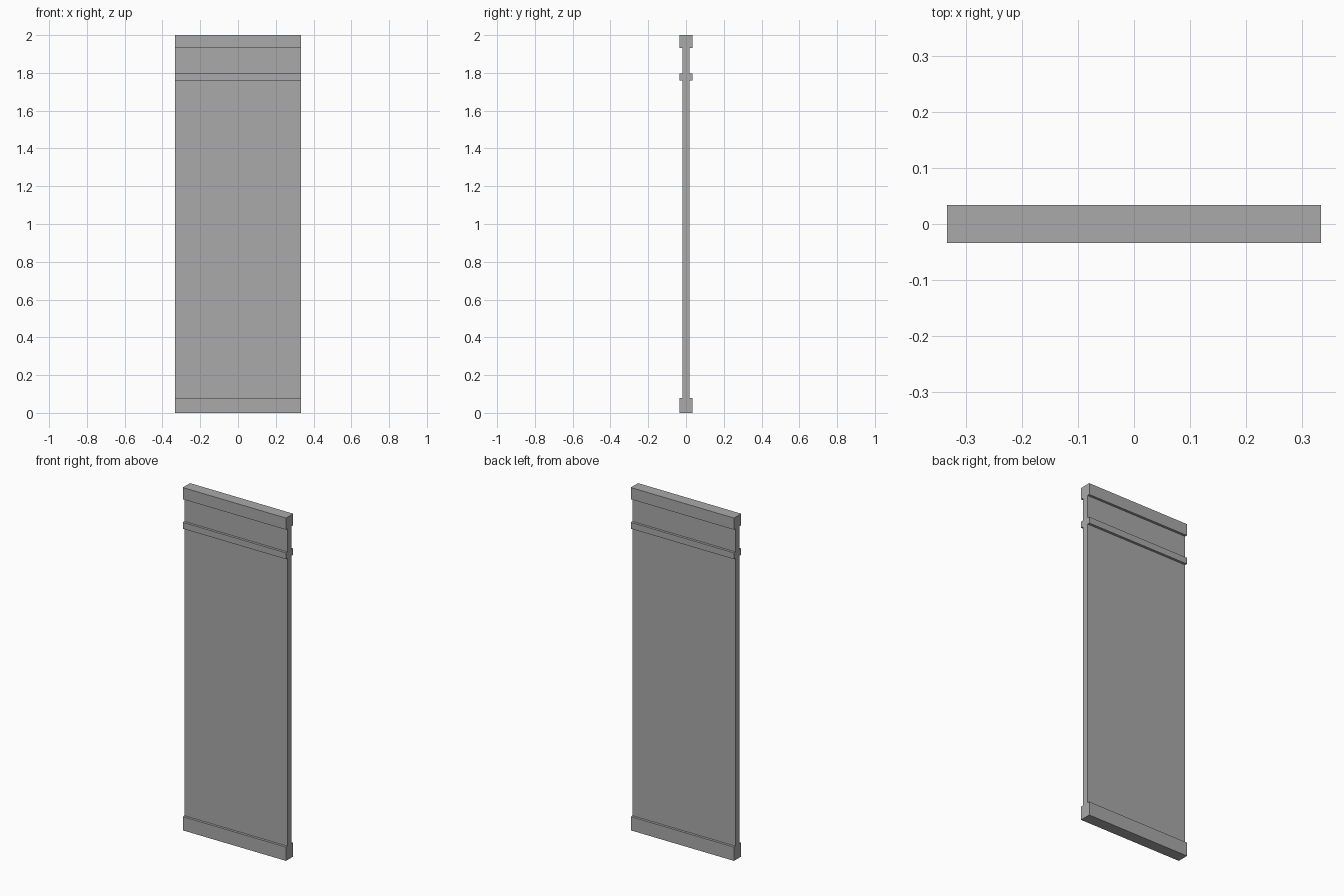
import bpy

cube = bpy.data.objects.get("Cube")
if cube:
    bpy.data.objects.remove(cube, do_unlink=True)

# Single plain grey finish
grey = bpy.data.materials.new("plain_grey")
grey.use_nodes = True
colour = (0.4, 0.4, 0.4, 1)
grey.diffuse_color = colour
grey.node_tree.nodes["Principled BSDF"].inputs["Base Color"].default_value = colour

WIDTH = 0.666
TRIM_DEPTH = 0.067
PANEL_DEPTH = 0.038


def slab(name, depth, bottom, top):
    """Full-width box between two heights."""
    bpy.ops.mesh.primitive_cube_add(size=1, location=(0, 0, (bottom + top) / 2))
    part = bpy.context.object
    part.name = name
    part.scale = (WIDTH, depth, top - bottom)
    bpy.ops.object.transform_apply(location=False, rotation=False, scale=True)
    part.data.materials.append(grey)


# Base and top trim, with the rail between the two wall panels
slab("skirting_board", TRIM_DEPTH, 0, 0.08)
slab("main_panel", PANEL_DEPTH, 0.08, 1.76)
slab("picture_rail", TRIM_DEPTH, 1.76, 1.797)
slab("upper_panel", PANEL_DEPTH, 1.797, 1.932)
slab("top_cornice", TRIM_DEPTH, 1.932, 2)
